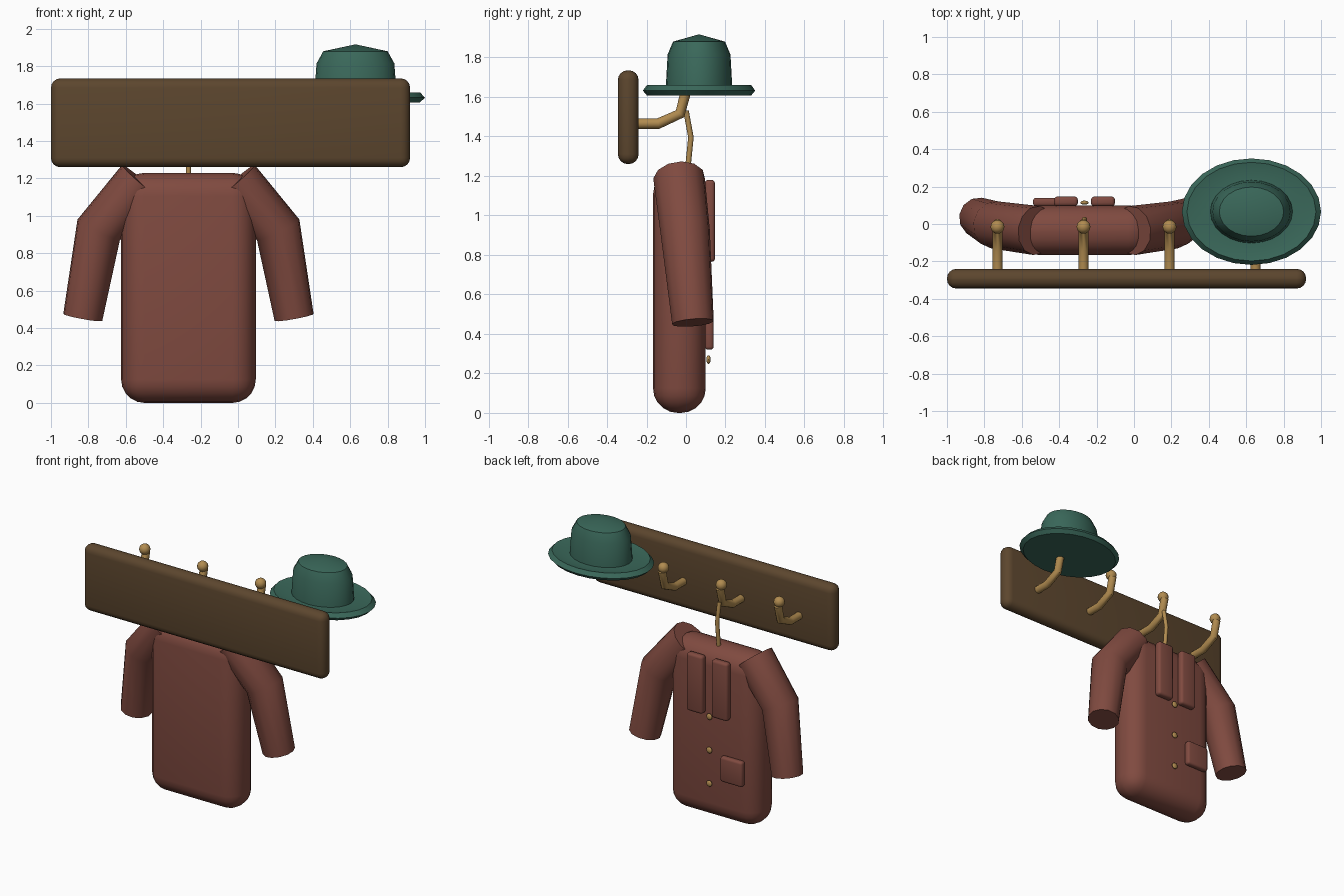
import bpy, bmesh, math
from mathutils import Matrix, Vector

cube = bpy.data.objects.get("Cube")
if cube:
    bpy.data.objects.remove(cube, do_unlink=True)


def material(name, rgb):
    m = bpy.data.materials.new(name)
    m.use_nodes = True
    m.diffuse_color = (*rgb, 1)
    bsdf = next(n for n in m.node_tree.nodes if n.type == 'BSDF_PRINCIPLED')
    bsdf.inputs["Base Color"].default_value = (*rgb, 1)
    return m


wood = material("dark wood", (0.107, 0.061, 0.027))
cloth = material("rust cloth", (0.216, 0.069, 0.051))
brass = material("brass", (0.44, 0.26, 0.08))
felt = material("green felt", (0.042, 0.138, 0.102))


def finish(obj, mat, angle=40):
    obj.data.materials.clear()
    obj.data.materials.append(mat)
    bpy.ops.object.select_all(action='DESELECT')
    obj.select_set(True)
    bpy.context.view_layer.objects.active = obj
    bpy.ops.object.shade_smooth_by_angle(angle=math.radians(angle))
    return obj


def mesh_object(name, bm, mat, angle=40):
    bmesh.ops.recalc_face_normals(bm, faces=bm.faces)
    me = bpy.data.meshes.new(name)
    bm.to_mesh(me)
    bm.free()
    obj = bpy.data.objects.new(name, me)
    bpy.context.collection.objects.link(obj)
    return finish(obj, mat, angle)


def rounded_box(name, low, high, bevel, mat, segments=4):
    low, high = Vector(low), Vector(high)
    bm = bmesh.new()
    bmesh.ops.create_cube(bm, size=1)
    bmesh.ops.scale(bm, vec=high - low, verts=bm.verts)
    bmesh.ops.translate(bm, vec=(low + high) / 2, verts=bm.verts)
    bmesh.ops.bevel(bm, geom=bm.edges[:], offset=bevel, segments=segments,
                    profile=0.5, affect='EDGES')
    return mesh_object(name, bm, mat)


def ball(name, centre, scale, mat):
    bm = bmesh.new()
    place = Matrix.Translation(centre) @ Matrix.Diagonal((*scale, 1))
    bmesh.ops.create_uvsphere(bm, u_segments=16, v_segments=10, radius=1, matrix=place)
    return mesh_object(name, bm, mat)


def tube(name, points, radii, mat, angle=40):
    cu = bpy.data.curves.new(name, 'CURVE')
    cu.dimensions = '3D'
    cu.bevel_depth = 1
    cu.bevel_resolution = 4
    cu.use_fill_caps = True
    sp = cu.splines.new('POLY')
    sp.points.add(len(points) - 1)
    for p, co, r in zip(sp.points, points, radii):
        p.co = (*co, 1)
        p.radius = r
    obj = bpy.data.objects.new(name, cu)
    bpy.context.collection.objects.link(obj)
    bpy.ops.object.select_all(action='DESELECT')
    obj.select_set(True)
    bpy.context.view_layer.objects.active = obj
    bpy.ops.object.convert(target='MESH')
    return finish(bpy.context.view_layer.objects.active, mat, angle)


def lathe(name, profile, centre, squash, mat, sides=24):
    bm = bmesh.new()
    verts = [bm.verts.new((r, 0, z)) for r, z in profile]
    edges = [bm.edges.new(pair) for pair in zip(verts, verts[1:])]
    bmesh.ops.spin(bm, geom=verts + edges, cent=(0, 0, 0), axis=(0, 0, 1),
                   angle=math.tau, steps=sides)
    bmesh.ops.remove_doubles(bm, verts=bm.verts, dist=0.0005)
    bmesh.ops.scale(bm, vec=(1, squash, 1), verts=bm.verts)
    bmesh.ops.translate(bm, vec=centre, verts=bm.verts)
    return mesh_object(name, bm, mat)


# Wall board
rounded_box("board", (-1, -0.345, 1.26), (0.92, -0.24, 1.735), 0.05, wood)

# Four hooks with ball tips
for i in range(4):
    x = -0.73 + 0.46 * i
    path = [(x, -0.27, 1.465), (x, -0.14, 1.465), (x, -0.03, 1.515), (x, 0.0, 1.63)]
    tube(f"hook_{i + 1}", path, [0.027] * 4, brass)
    ball(f"hook_ball_{i + 1}", (x, -0.015, 1.65), (0.037,) * 3, brass)

# Coat body and hanger wire
mid = -0.265
rounded_box("coat_body", (mid - 0.36, -0.167, 0), (mid + 0.36, 0.1, 1.23), 0.125, cloth, 5)
tube("hanger_wire", [(mid, 0.0, 1.53), (mid, 0.025, 1.395), (mid, 0.005, 1.2)],
     [0.014] * 3, brass)

# Sleeves and lapels, mirrored about the coat's middle
for side, label in ((-1, "right"), (1, "left")):
    path = [(mid + side * 0.255, -0.035, 1.187),
            (mid + side * 0.48, -0.005, 0.925),
            (mid + side * 0.565, 0.035, 0.457)]
    tube(f"{label}_sleeve", path, [0.132, 0.127, 0.107], cloth, 50)
    inner, outer = mid + side * 0.035, mid + side * 0.163
    rounded_box(f"{label}_lapel", (min(inner, outer), 0.095, 0.765),
                (max(inner, outer), 0.147, 1.18), 0.018, cloth, 3)

# Pocket and buttons
rounded_box("pocket", (-0.54, 0.095, 0.32), (-0.365, 0.14, 0.5), 0.016, cloth, 3)
for i in range(3):
    ball(f"button_{i + 1}", (mid, 0.114, 0.27 + 0.24 * i), (0.022, 0.011, 0.022), brass)

# Hat: brim and crown in one turned profile
hat_profile = [(0, 1.607), (0.345, 1.607), (0.372, 1.632), (0.345, 1.66), (0.29, 1.65),
               (0.22, 1.65), (0.208, 1.815), (0.172, 1.88), (0, 1.917)]
lathe("hat", hat_profile, (0.628, 0.066, 0), 0.765, felt)
